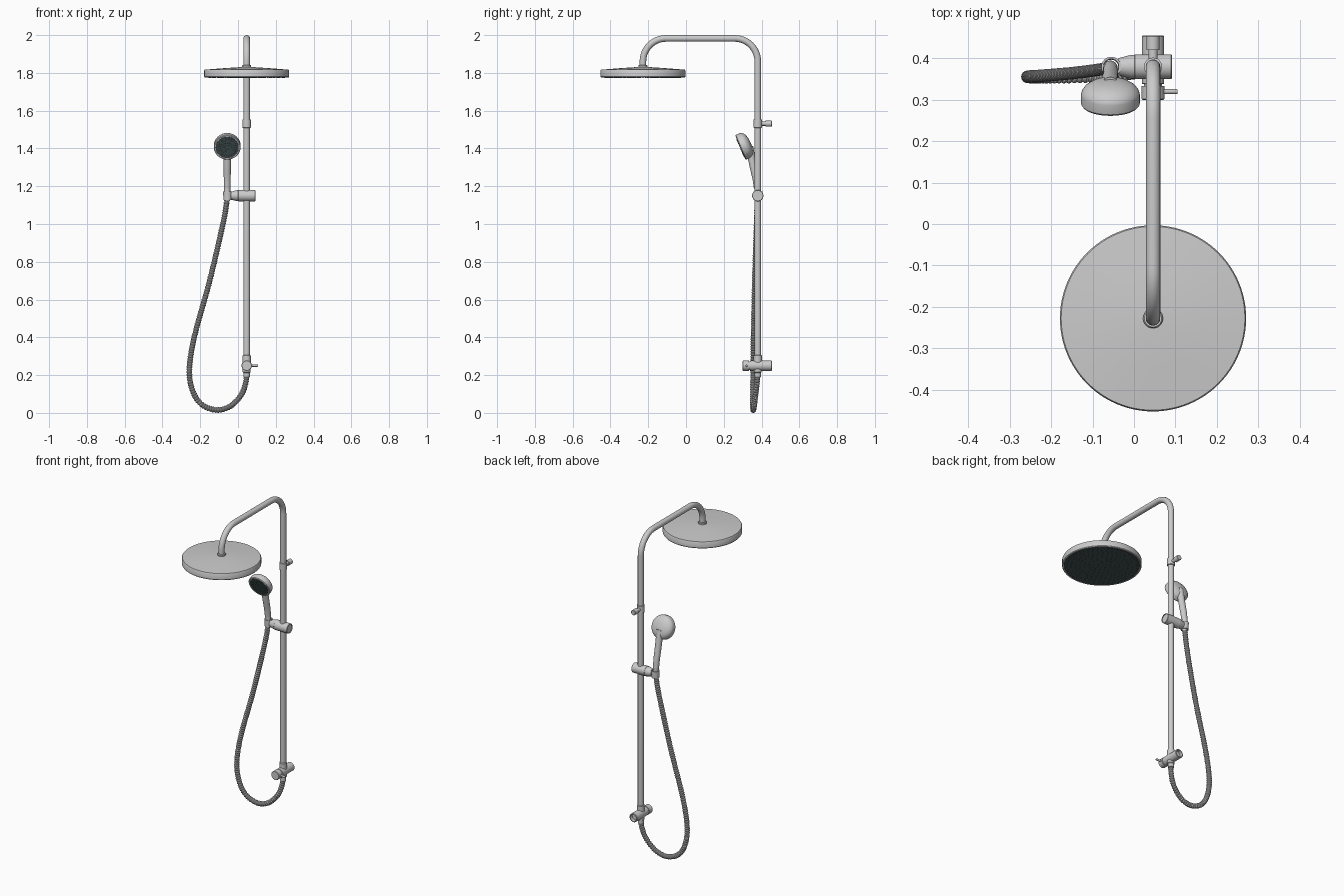
import bpy, bmesh
from math import sin, cos, pi
from mathutils import Vector

if "Cube" in bpy.data.objects:
    bpy.data.objects.remove(bpy.data.objects["Cube"])

PX, PY = 0.046, 0.38          # riser pipe axis

dark = bpy.data.materials.new("dark_rubber")
dark.diffuse_color = (0.06, 0.085, 0.085, 1)
dark.use_nodes = True
dark.node_tree.nodes["Principled BSDF"].inputs["Base Color"].default_value = dark.diffuse_color


def finish(bm, name, mat=None, angle=35):
    bmesh.ops.recalc_face_normals(bm, faces=bm.faces)
    me = bpy.data.meshes.new(name)
    bm.to_mesh(me)
    bm.free()
    ob = bpy.data.objects.new(name, me)
    bpy.context.collection.objects.link(ob)
    if mat:
        me.materials.append(mat)
    bpy.ops.object.select_all(action='DESELECT')
    ob.select_set(True)
    bpy.context.view_layer.objects.active = ob
    bpy.ops.object.shade_smooth_by_angle(angle=angle * pi / 180)
    return ob


def skin(bm, rings, close=False):
    n = len(rings[0])
    pairs = list(zip(rings, rings[1:])) + ([(rings[-1], rings[0])] if close else [])
    for a, b in pairs:
        for i in range(n):
            bm.faces.new((a[i], a[(i + 1) % n], b[(i + 1) % n], b[i]))
    if not close:
        bm.faces.new(rings[0])
        bm.faces.new(rings[-1])


def lathe(name, profile, origin, axis=(0, 0, 1), segs=32, mat=None, close=False):
    """Revolve (radius, height) points about an axis through origin."""
    q = Vector(axis).to_track_quat('Z', 'Y')
    o = Vector(origin)
    bm = bmesh.new()
    rings = [[bm.verts.new(o + q @ Vector((r * cos(2 * pi * i / segs), r * sin(2 * pi * i / segs), h)))
              for i in range(segs)] for r, h in profile]
    skin(bm, rings, close)
    return finish(bm, name, mat)


def sweep(name, pts, radii, segs=20, angle=35):
    """Round tube along a path with a radius per point."""
    bm = bmesh.new()
    rings = []
    t0 = (pts[1] - pts[0]).normalized()
    u = t0.orthogonal().normalized()
    for k, p in enumerate(pts):
        t = (pts[min(k + 1, len(pts) - 1)] - pts[max(k - 1, 0)]).normalized()
        u = (u - t * u.dot(t)).normalized()
        v = t.cross(u)
        rings.append([bm.verts.new(p + radii[k] * (u * cos(2 * pi * i / segs) + v * sin(2 * pi * i / segs)))
                      for i in range(segs)])
    skin(bm, rings)
    return finish(bm, name, angle=angle)


def spline(ctrl, per=24):
    """Catmull-Rom curve through the control points."""
    c = [Vector(p) for p in ctrl]
    c = [2 * c[0] - c[1]] + c + [2 * c[-1] - c[-2]]
    out = []
    for a, b, d, e in zip(c, c[1:], c[2:], c[3:]):
        for i in range(per):
            t = i / per
            out.append(0.5 * (2 * b + (d - a) * t + (2 * a - 5 * b + 4 * d - e) * t ** 2
                              + (3 * b - a - 3 * d + e) * t ** 3))
    return out + [c[-2]]


def resample(pts, step):
    out, left = [pts[0]], step
    for a, b in zip(pts, pts[1:]):
        d = (b - a).length
        pos = left
        while pos <= d:
            out.append(a.lerp(b, pos / d))
            pos += step
        left = pos - d
    return out


def nozzles(name, origin, axis, ring_radii, spacing, r, h):
    """Concentric rings of small nozzle studs on a spray face."""
    q = Vector(axis).to_track_quat('Z', 'Y')
    o = Vector(origin)
    bm = bmesh.new()
    for R in ring_radii:
        n = max(1, round(2 * pi * R / spacing))
        for k in range(n):
            c = Vector((R * cos(2 * pi * k / n), R * sin(2 * pi * k / n), 0))
            skin(bm, [[bm.verts.new(o + q @ (c + Vector((s * cos(pi * i / 3), s * sin(pi * i / 3), z))))
                       for i in range(6)] for s, z in ((r, -0.001), (r * 0.7, h))])
    finish(bm, name, dark)


# riser pipe and overhead arm
R, TOP, FRONT = 0.122, 1.9825, -0.228
path = [Vector((PX, PY, 0.25))]
path += [Vector((PX, PY - R + R * cos(a), TOP - R + R * sin(a))) for a in [pi / 2 * i / 14 for i in range(15)]]
path += [Vector((PX, FRONT + R - R * sin(a), TOP - R + R * cos(a))) for a in [pi / 2 * i / 14 for i in range(15)]]
path.append(Vector((PX, FRONT, 1.825)))
sweep("riser_pipe", path, [0.0175] * len(path), 24)

# overhead rain shower
lathe("rain_head", [(0.215, 1.778), (0.222, 1.776), (0.225, 1.78), (0.225, 1.812), (0.222, 1.817),
                    (0.12, 1.825), (0.03, 1.831)], (PX, FRONT, 0), segs=96)
lathe("rain_head_collar", [(0.024, 1.826), (0.024, 1.838), (0.021, 1.842), (0.017, 1.842)], (PX, FRONT, 0))
lathe("rain_head_face", [(0.215, 0), (0.214, 0.003), (0.001, 0.003)], (PX, FRONT, 1.778), (0, 0, -1), 96, dark)
nozzles("rain_head_nozzles", (PX, FRONT, 1.775), (0, 0, -1), [0.025 * i for i in range(1, 9)], 0.028, 0.004, 0.002)

# wall bracket near the top of the pipe
lathe("wall_bracket_collar", [(0.017, 1.508), (0.022, 1.51), (0.022, 1.552), (0.017, 1.554)], (PX, PY, 0))
lathe("wall_bracket_stem", [(0.011, 0), (0.011, 0.04), (0.016, 0.04), (0.016, 0.073), (0.014, 0.075)],
      (PX, PY, 1.531), (0, 1, 0), 24)

# sliding hand shower holder
SZ, HX = 1.15, -0.057
lathe("slider_body", [(0.028, 0), (0.030, 0.002), (0.030, 0.09), (0.028, 0.092), (0.025, 0.092), (0.025, 0.088)],
      (0, PY, SZ), (1, 0, 0))
lathe("slider_arm", [(0.029, -0.002), (0.0285, 0.008), (0.021, 0.037)], (0, PY, SZ), (-1, 0, 0))
lathe("holder_ring", [(0.022, -0.022), (0.024, 0.022), (0.019, 0.022), (0.017, -0.022)],
      (HX + 0.002, PY, SZ), close=True)

# hand shower
AX = Vector((0, -0.92, -0.39)).normalized()
FC = Vector((HX, 0.288, 1.405))
lathe("hand_shower_head", [(0.004, -0.06), (0.028, -0.058), (0.05, -0.052), (0.063, -0.043), (0.069, -0.034),
                           (0.071, -0.028), (0.071, -0.004), (0.068, 0), (0.061, 0), (0.060, -0.002)],
      FC, AX, 48)
lathe("hand_shower_face", [(0.060, -0.004), (0.060, 0.001), (0.001, 0.001)], FC, AX, 48, dark)
nozzles("hand_shower_nozzles", FC + AX * 0.001, AX, (0.012, 0.024, 0.036, 0.048), 0.013, 0.0025, 0.002)
grip = spline([(HX, 0.335, 1.41), (HX, 0.345, 1.36), (HX, 0.357, 1.30), (HX, 0.37, 1.24), (HX, 0.377, 1.19)], 6)
sweep("hand_shower_handle", grip, [0.0205 - 0.003 * i / len(grip) for i in range(len(grip))], 24)
lathe("hand_shower_nut", [(0.013, 1.12), (0.0155, 1.125), (0.0165, 1.17), (0.0165, 1.192)], (HX, 0.3785, 0), segs=24)

# ribbed hose
hose = resample(spline([(HX, 0.379, 1.14), (-0.068, 0.376, 1.06), (-0.098, 0.371, 0.918), (-0.155, 0.364, 0.68),
                        (-0.228, 0.358, 0.415), (-0.257, 0.356, 0.24), (-0.243, 0.355, 0.125),
                        (-0.195, 0.355, 0.047), (-0.115, 0.356, 0.0155), (-0.04, 0.36, 0.036),
                        (0.018, 0.368, 0.097), (0.041, 0.376, 0.16), (PX, PY, 0.215)]), 0.0045)
sweep("hose", hose, [(0.0152, 0.0152, 0.012)[i % 3] for i in range(len(hose))], 16, 25)

# diverter valve at the foot of the pipe
VZ = 0.25
lathe("valve_body", [(0.022, 0.338), (0.027, 0.339), (0.027, 0.453), (0.025, 0.455), (0.021, 0.455), (0.021, 0.435)],
      (PX, 0, VZ), (0, 1, 0))
lathe("valve_knob", [(0.025, 0.300), (0.0275, 0.302), (0.0275, 0.333), (0.022, 0.334), (0.022, 0.34)],
      (PX, 0, VZ), (0, 1, 0))
lathe("valve_lever", [(0.006, 0.02), (0.006, 0.057), (0.005, 0.059)], (PX, 0.32, VZ), (1, 0, 0), 16)
lathe("valve_upper_collar", [(0.0215, 0.26), (0.0215, 0.303), (0.0175, 0.306)], (PX, PY, 0))
lathe("valve_lower_nut", [(0.015, 0.188), (0.017, 0.19), (0.017, 0.212), (0.021, 0.216), (0.021, 0.24)], (PX, PY, 0))
